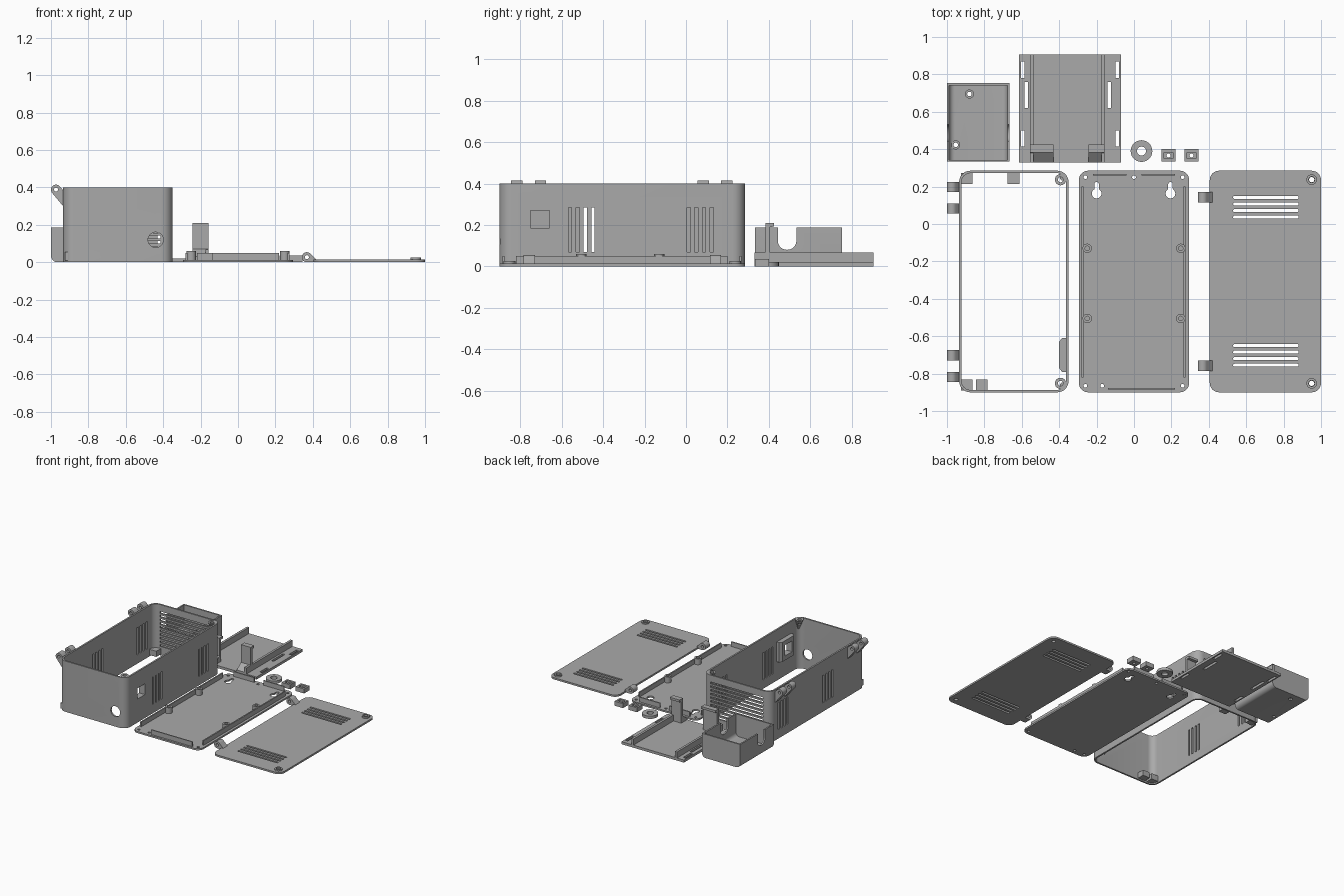
import bpy, bmesh, math

if "Cube" in bpy.data.objects:
    bpy.data.objects.remove(bpy.data.objects["Cube"])

GREY = bpy.data.materials.new("plain grey")
GREY.diffuse_color = (0.40, 0.40, 0.40, 1)
GREY.use_nodes = True
GREY.node_tree.nodes["Principled BSDF"].inputs["Base Color"].default_value = GREY.diffuse_color


def prism(name, pts, a, b, axis="z"):
    """Extrude a 2D outline from a to b along an axis."""
    place = {"z": lambda u, v, w: (u, v, w),
             "y": lambda u, v, w: (u, w, v),
             "x": lambda u, v, w: (w, u, v)}[axis]
    bm = bmesh.new()
    lo = [bm.verts.new(place(u, v, a)) for u, v in pts]
    hi = [bm.verts.new(place(u, v, b)) for u, v in pts]
    bm.faces.new(lo)
    bm.faces.new(hi)
    n = len(pts)
    for i in range(n):
        j = (i + 1) % n
        bm.faces.new((lo[i], lo[j], hi[j], hi[i]))
    bmesh.ops.recalc_face_normals(bm, faces=bm.faces)
    me = bpy.data.meshes.new(name)
    bm.to_mesh(me)
    bm.free()
    me.materials.append(GREY)
    ob = bpy.data.objects.new(name, me)
    bpy.context.collection.objects.link(ob)
    return ob


def rect(u0, u1, v0, v1, r=0.0, seg=8):
    """Rectangle outline, with rounded corners when r > 0."""
    if r == 0:
        return [(u0, v0), (u1, v0), (u1, v1), (u0, v1)]
    pts = []
    for k, (cu, cv) in enumerate([(u1 - r, v1 - r), (u0 + r, v1 - r),
                                  (u0 + r, v0 + r), (u1 - r, v0 + r)]):
        for i in range(seg + 1):
            t = math.pi / 2 * (k + i / seg)
            pts.append((cu + r * math.cos(t), cv + r * math.sin(t)))
    return pts


def circle(u, v, r, n=28):
    return [(u + r * math.cos(2 * math.pi * i / n), v + r * math.sin(2 * math.pi * i / n)) for i in range(n)]


def box(name, x0, x1, y0, y1, z0, z1):
    return prism(name, rect(x0, x1, y0, y1), z0, z1)


def cut(ob, cutters):
    """Subtract cutters from a part, then remove the cutters."""
    for c in cutters:
        m = ob.modifiers.new("cut", "BOOLEAN")
        m.operation, m.solver, m.object = "DIFFERENCE", "EXACT", c
    dg = bpy.context.evaluated_depsgraph_get()
    me = bpy.data.meshes.new_from_object(ob.evaluated_get(dg))
    ob.modifiers.clear()
    ob.data = me
    for c in cutters:
        bpy.data.objects.remove(c)
    return ob


def hole(x, y, r, z0=-0.1, z1=0.5):
    return prism("hole", circle(x, y, r), z0, z1)


def ring(name, x, y, r, ri, z0, z1):
    return cut(prism(name, circle(x, y, r), z0, z1), [hole(x, y, ri)])


Y0, Y1 = -0.9, 0.285

# Case shell: open top and bottom, vents on three sides
case = prism("case_shell", rect(-0.935, -0.35, Y0, Y1, 0.06), 0, 0.4)
cuts = [prism("inside", rect(-0.922, -0.363, Y0 + 0.013, Y1 - 0.013, 0.048), -0.1, 0.5)]
for i in range(4):
    for y in (-0.56, 0.013):
        cuts.append(box("vent", -0.4, -0.3, y + i * 0.037 - 0.008, y + i * 0.037 + 0.008, 0.07, 0.285))
    for y in (-0.486, 0.069):
        cuts.append(box("vent", -0.96, -0.9, y + i * 0.037 - 0.008, y + i * 0.037 + 0.008, 0.07, 0.285))
for i in range(10):
    cuts.append(box("vent", -0.87, -0.415, 0.25, 0.32, 0.07 + i * 0.029, 0.085 + i * 0.029))
cuts.append(prism("cable_hole", circle(-0.44, 0.12, 0.041), -1, -0.8, "y"))
cuts.append(box("socket_hole", -0.4, -0.3, -0.75, -0.66, 0.185, 0.27))
cut(case, cuts)

# Socket frame inside the right wall
frame = prism("socket_frame", [(-0.362, -0.79), (-0.362, -0.61), (-0.385, -0.61), (-0.4, -0.63),
                               (-0.4, -0.77), (-0.385, -0.79)], 0.15, 0.305)
cut(frame, [box("opening", -0.5, -0.3, -0.75, -0.66, 0.185, 0.27)])

# Mounting blocks at the bottom of the case
for x0, y0 in ((-0.925, 0.215), (-0.675, 0.215), (-0.925, -0.89), (-0.845, -0.89)):
    box("mounting_block", x0, x0 + 0.062, y0, y0 + 0.058, 0.01, 0.055)

# Tapered screw bosses in the upper right corners
for y, s in ((0.237, 1), (-0.852, -1)):
    boss = prism("case_screw_boss", circle(-0.393, y, 0.03), 0.31, 0.4)
    for v in boss.data.vertices:
        if v.co.z < 0.35:
            v.co.x = -0.37 + (v.co.x + 0.393) * 0.15
            v.co.y = y + s * 0.02 + (v.co.y - y) * 0.15
    cut(boss, [hole(-0.393, y, 0.014, 0.35)])

# Hinge knuckles on the case
knuckle = [(-0.973 + 0.027 * math.cos(t), 0.388 + 0.027 * math.sin(t))
           for t in [math.radians(40 + i * 15) for i in range(13)]]
knuckle += [(-0.935, 0.3), (-0.935, 0.385)]
for y0 in (-0.845, -0.73, 0.055, 0.17):
    k = prism("case_hinge", knuckle, y0, y0 + 0.055, "y")
    cut(k, [prism("pin", circle(-0.973, 0.388, 0.011, 16), y0 - 0.1, y0 + 0.2, "y")])

# Base plate with keyholes and screw holes
base = prism("base_plate", rect(-0.295, 0.295, Y0, Y1, 0.05), 0, 0.013)
cuts = [hole(x, y, 0.01) for x in (-0.26, 0.26) for y in (0.25, -0.865)]
cuts += [hole(0, 0.25, 0.01), hole(-0.17, -0.865, 0.01)]
for x in (-0.2, 0.195):
    key = [(x + 0.026 * math.cos(t), 0.163 + 0.026 * math.sin(t))
           for t in [math.radians(118 + i * 304 / 20) for i in range(21)]]
    key += [(x + 0.012 * math.cos(math.pi * i / 8), 0.213 + 0.012 * math.sin(math.pi * i / 8)) for i in range(9)]
    cuts.append(prism("keyhole", key, -0.1, 0.1))
cut(base, cuts)

# Locating ribs and standoffs on the base plate
for x in (-0.275, 0.27):
    box("side_rib", x - 0.005, x + 0.005, -0.82, 0.2, 0.012, 0.05)
box("front_rib", -0.14, 0.22, -0.885, -0.876, 0.012, 0.05)
for x in (-0.22, 0.04):
    box("rear_rib", x, x + 0.18, 0.258, 0.268, 0.012, 0.05)
for x in (-0.25, 0.25):
    for y in (-0.13, -0.505):
        ring("standoff", x, y, 0.025, 0.012, 0.012, 0.06)

# Lid with vent slots, screw collars and hinges
lid = prism("lid", rect(0.405, 1.0, Y0, Y1, 0.05), 0, 0.014)
cuts = [prism("slot", rect(0.53, 0.88, y - 0.008, y + 0.008, 0.007, 4), -0.1, 0.1)
        for top in (0.142, -0.65) for y in [top - 0.035 * i for i in range(4)]]
cuts += [hole(0.95, y, 0.014) for y in (0.237, -0.852)]
cut(lid, cuts)
for y in (0.237, -0.852):
    ring("lid_screw_collar", 0.95, y, 0.028, 0.016, 0.013, 0.025)
arm = [(0.368 + 0.027 * math.cos(t), 0.027 + 0.027 * math.sin(t))
       for t in [math.radians(30 + i * 15) for i in range(17)]] + [(0.42, 0.0), (0.42, 0.014)]
for y0 in (-0.785, 0.115):
    k = prism("lid_hinge", arm, y0, y0 + 0.055, "y")
    cut(k, [prism("pin", circle(0.368, 0.027, 0.011, 16), y0 - 0.1, y0 + 0.2, "y")])

# Sliding tray with slots, rails and two hooked clips
tray = box("tray", -0.615, -0.07, 0.33, 0.905, 0, 0.02)
cut(tray, [box("slot", x - 0.01, x + 0.01, y0, y1, -0.1, 0.1)
           for xo, xi in ((-0.595, -0.576), (-0.09, -0.132))
           for x, y0, y1 in ((xo, 0.78, 0.87), (xi, 0.62, 0.76), (xo, 0.415, 0.5))])
for x in (-0.555, -0.175):
    box("tray_rail", x, x + 0.018, 0.33, 0.905, 0.018, 0.068)
clip = [(0.33, 0.02), (0.405, 0.02), (0.405, 0.19), (0.425, 0.192), (0.425, 0.21),
        (0.383, 0.21), (0.383, 0.07), (0.33, 0.03)]
for x0, x1 in ((-0.555, -0.43), (-0.242, -0.157)):
    prism("tray_clip", clip, x0, x1, "x")

# Open cup with rounded lower edges and notched sides
outer = rect(-1.0, -0.665, 0, 0.25, 0.035)
cup = prism("cup", outer, 0.333, 0.753, "y")
cut(cup, [prism("cavity", rect(-0.988, -0.677, 0.012, 0.4, 0.03), 0.343, 0.741, "y"),
          box("rim", -1.1, -0.6, 0.2, 0.9, 0.187, 0.5),
          prism("notch", rect(0.443, 0.533, 0.08, 0.4, 0.044), -1.1, -0.6, "x"),
          hole(-0.88, 0.695, 0.014, -0.1, 0.1), hole(-0.953, 0.423, 0.012, -0.1, 0.1)])
for x, y in ((-0.88, 0.695), (-0.953, 0.423)):
    ring("cup_collar", x, y, 0.024, 0.012, 0.01, 0.022)

# Loose washer and two spacer blocks
ring("washer", 0.04, 0.39, 0.058, 0.024, 0, 0.022)
for x in (0.185, 0.307):
    b = box("spacer_block", x - 0.037, x + 0.037, 0.333, 0.4, 0, 0.035)
    cut(b, [hole(x, 0.366, 0.011), box("recess", x - 0.024, x + 0.024, 0.35, 0.383, 0.022, 0.1)])

# Smooth the curves, keep the edges
for ob in bpy.data.objects:
    ob.select_set(True)
    bpy.context.view_layer.objects.active = ob
bpy.ops.object.shade_smooth_by_angle(angle=math.radians(30))
